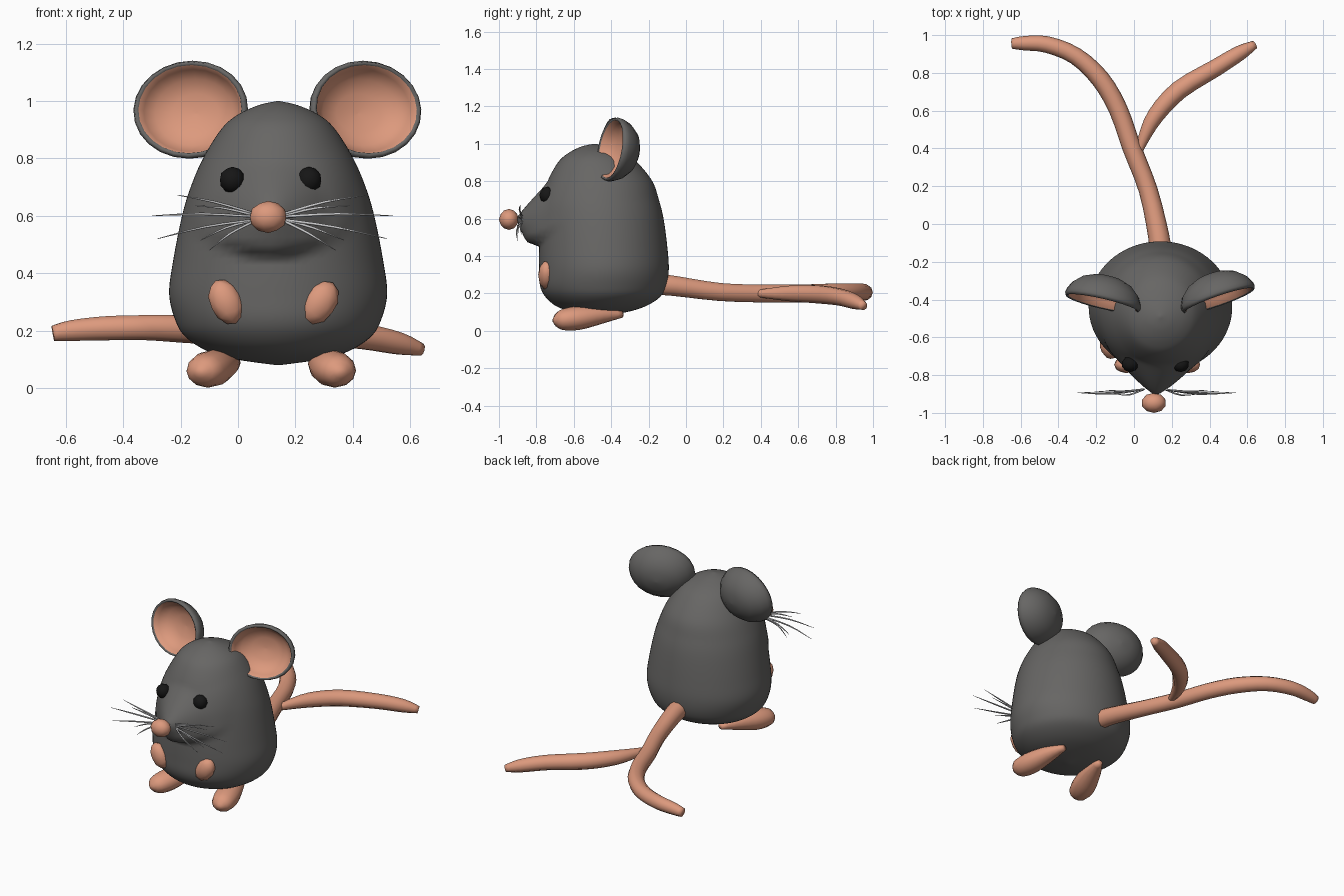
import bpy, bmesh, math
from mathutils import Vector, Matrix

if "Cube" in bpy.data.objects:
    bpy.data.objects.remove(bpy.data.objects["Cube"])


def mat(name, r, g, b):
    m = bpy.data.materials.new(name)
    m.diffuse_color = (r, g, b, 1)
    m.use_nodes = True
    m.node_tree.nodes["Principled BSDF"].inputs["Base Color"].default_value = m.diffuse_color
    return m


GREY = mat("grey fur", 0.135, 0.132, 0.128)
PINK = mat("pink skin", 0.72, 0.32, 0.205)
BLACK = mat("eye black", 0.008, 0.008, 0.008)
PALE = mat("whisker grey", 0.6, 0.6, 0.61)


def finish(bm, name, mats, smooth=True):
    bmesh.ops.recalc_face_normals(bm, faces=bm.faces)
    me = bpy.data.meshes.new(name)
    for m in mats:
        me.materials.append(m)
    for f in bm.faces:
        f.smooth = smooth
    bm.to_mesh(me)
    bm.free()
    ob = bpy.data.objects.new(name, me)
    bpy.context.collection.objects.link(ob)
    return ob


def spline(pts, n):
    """Catmull-Rom through tuples of any length."""
    out = []
    for i in range(len(pts) - 1):
        a, b, c, d = (pts[max(i - 1, 0)], pts[i], pts[i + 1], pts[min(i + 2, len(pts) - 1)])
        for k in range(n):
            t = k / n
            out.append(tuple(0.5 * (2 * q + (r - p) * t + (2 * p - 5 * q + 4 * r - s) * t * t
                                    + (3 * q - p - 3 * r + s) * t ** 3)
                             for p, q, r, s in zip(a, b, c, d)))
    return out + [pts[-1]]


def skin(bm, rings):
    """Join rings of points with quads and close both ends."""
    rows = [[bm.verts.new(p) for p in ring] for ring in rings]
    n = len(rows[0])
    faces = []
    for a, b in zip(rows, rows[1:]):
        faces.append([bm.faces.new((a[i], a[(i + 1) % n], b[(i + 1) % n], b[i])) for i in range(n)])
    bm.faces.new(rows[0])
    bm.faces.new(rows[-1])
    return faces


def tube(name, pts, m, sides=10, sub=3, flat=1.0):
    """Tapered tube; each point is (x, y, z, radius)."""
    path = spline(pts, sub)
    rings = []
    for i, p in enumerate(path):
        q, r = path[max(i - 1, 0)], path[min(i + 1, len(path) - 1)]
        d = (Vector(r[:3]) - Vector(q[:3])).normalized()
        u = d.cross(Vector((0, 0, 1))).normalized()
        v = u.cross(d)
        rings.append([Vector(p[:3]) + p[3] * (u * math.cos(a) + v * flat * math.sin(a))
                      for a in (2 * math.pi * k / sides for k in range(sides))])
    bm = bmesh.new()
    skin(bm, rings)
    return finish(bm, name, [m])


def blob(name, loc, size, m, tilt=0, sub=2, smooth=True):
    bm = bmesh.new()
    bmesh.ops.create_icosphere(bm, subdivisions=sub, radius=1)
    bm.transform(Matrix.Translation(loc) @ Matrix.Rotation(tilt, 4, 'Y') @ Matrix.Diagonal((*size, 1)))
    return finish(bm, name, [m], smooth)


# Body: egg of elliptical rings (z, half width, front y, back y)
CX = 0.14
profile = [(0.08, 0.01, -0.47, -0.45), (0.10, 0.15, -0.60, -0.32), (0.13, 0.25, -0.69, -0.22),
           (0.18, 0.325, -0.75, -0.14), (0.24, 0.36, -0.78, -0.105), (0.33, 0.38, -0.785, -0.092),
           (0.45, 0.365, -0.785, -0.10), (0.60, 0.335, -0.78, -0.12), (0.70, 0.305, -0.77, -0.145),
           (0.80, 0.262, -0.74, -0.18), (0.90, 0.20, -0.685, -0.26), (0.95, 0.145, -0.63, -0.33),
           (0.985, 0.07, -0.56, -0.42), (1.0, 0.005, -0.495, -0.485)]


def muzzle(x, z):
    """How far the snout pushes forward, cut off below by the smile line."""
    dx = x - 0.115
    smile = 0.45 + 1.3 * dx * dx
    t = min(max((z - smile) / 0.03, 0), 1)
    snout = 0.11 * max(0, 1 - math.hypot(dx, z - 0.6) / 0.2) ** 1.2
    cheek = 0.042 * max(0, 1 - (dx / 0.29) ** 2) * max(0, 1 - max(z - smile, 0) / 0.32)
    return t * t * (3 - 2 * t) * (snout + cheek)


rings = []
for z, hx, yf, yb in spline(profile, 6):
    ring = []
    for k in range(72):
        a = 2 * math.pi * k / 72
        x = CX + hx * math.cos(a)
        y = (yf + yb) / 2 + (yb - yf) / 2 * math.sin(a)
        if math.sin(a) < 0:
            y -= muzzle(x, z)
        ring.append((x, y, z))
    rings.append(ring)
bm = bmesh.new()
skin(bm, rings)
finish(bm, "body", [GREY])


# Ears: lathed bowls, grey outside and rim, pink hollow inside
def ear(name, loc, facing):
    n = Vector(facing).normalized()
    u = Vector((0, 0, 1)).cross(n).normalized()
    v = n.cross(u)
    outline = [(0.01, 0.135), (0.35, 0.127), (0.65, 0.103), (0.88, 0.06), (0.98, 0.02), (1.0, 0.0),
               (0.96, -0.018), (0.90, -0.012), (0.84, 0.02), (0.68, 0.055), (0.4, 0.078), (0.01, 0.085)]
    rings = [[Vector(loc) - n * d + r * (u * 0.205 * math.cos(a) + v * 0.173 * math.sin(a))
              for a in (2 * math.pi * k / 24 for k in range(24))] for r, d in outline]
    bm = bmesh.new()
    rows = skin(bm, rings)
    for row in rows[7:]:
        for f in row:
            f.material_index = 1
    bm.faces.ensure_lookup_table()
    bm.faces[-1].material_index = 1
    finish(bm, name, [GREY, PINK])


ear("ear_left", (-0.165, -0.405, 0.97), (-0.22, -0.95, 0.16))
ear("ear_right", (0.445, -0.39, 0.97), (0.32, -0.93, 0.16))

# Face
blob("nose", (0.105, -0.947, 0.596), (0.066, 0.053, 0.056), PINK, sub=2)
for side, x in (("left", -0.02), ("right", 0.247)):
    blob("eye_" + side, (x, -0.742, 0.725), (0.045, 0.042, 0.046), BLACK, sub=2)

# Whiskers fan out from both sides of the snout
tips = [(0.42, 0.60, -0.89), (0.40, 0.52, -0.895), (0.33, 0.672, -0.885),
        (0.22, 0.48, -0.90), (0.25, 0.515, -0.88), (0.27, 0.635, -0.88)]
for s in (-1, 1):
    for i, (dx, z, y) in enumerate(tips):
        x0, z0 = 0.11 + s * 0.055, 0.597 + 0.15 * (z - 0.597)
        mid = (0.11 + s * (0.055 + dx) / 2, y - 0.005, (z0 + z) / 2 + 0.008, 0.0045)
        tube(f"whisker_{'left' if s < 0 else 'right'}_{i}",
             [(x0, -0.875, z0, 0.005), mid, (0.12 + s * dx, y, z, 0.001)], PALE, sides=5)

# Hands resting on the belly
blob("hand_left", (-0.042, -0.745, 0.30), (0.057, 0.045, 0.083), PINK, tilt=-0.45)
blob("hand_right", (0.283, -0.745, 0.297), (0.06, 0.045, 0.085), PINK, tilt=0.6)

# Feet: wide at the toes, narrow at the heel
for side, xt, xh in (("left", -0.135, -0.01), ("right", 0.36, 0.27)):
    pts = [(0, 0.012, 0.055), (0.1, 0.06, 0.058), (0.35, 0.075, 0.068), (0.7, 0.055, 0.085), (1, 0.02, 0.088)]
    tube("foot_" + side, [(xt + (xh - xt) * t, -0.71 + 0.37 * t, z, r) for t, r, z in pts],
         PINK, sides=12, flat=0.85)

# Forked tail
tube("tail", [(0.14, -0.16, 0.25, 0.06), (0.13, -0.06, 0.24, 0.056), (0.075, 0.18, 0.208, 0.05),
              (-0.01, 0.4, 0.2, 0.05), (-0.085, 0.61, 0.2, 0.05), (-0.18, 0.77, 0.205, 0.05),
              (-0.31, 0.89, 0.21, 0.046), (-0.46, 0.95, 0.208, 0.044), (-0.58, 0.957, 0.2, 0.038),
              (-0.645, 0.955, 0.19, 0.028)], PINK)
tube("tail_branch", [(0.02, 0.36, 0.2, 0.015), (0.05, 0.45, 0.2, 0.03), (0.115, 0.575, 0.2, 0.045),
                     (0.24, 0.71, 0.195, 0.05), (0.43, 0.825, 0.18, 0.046), (0.56, 0.905, 0.155, 0.04),
                     (0.64, 0.95, 0.133, 0.022)], PINK)
